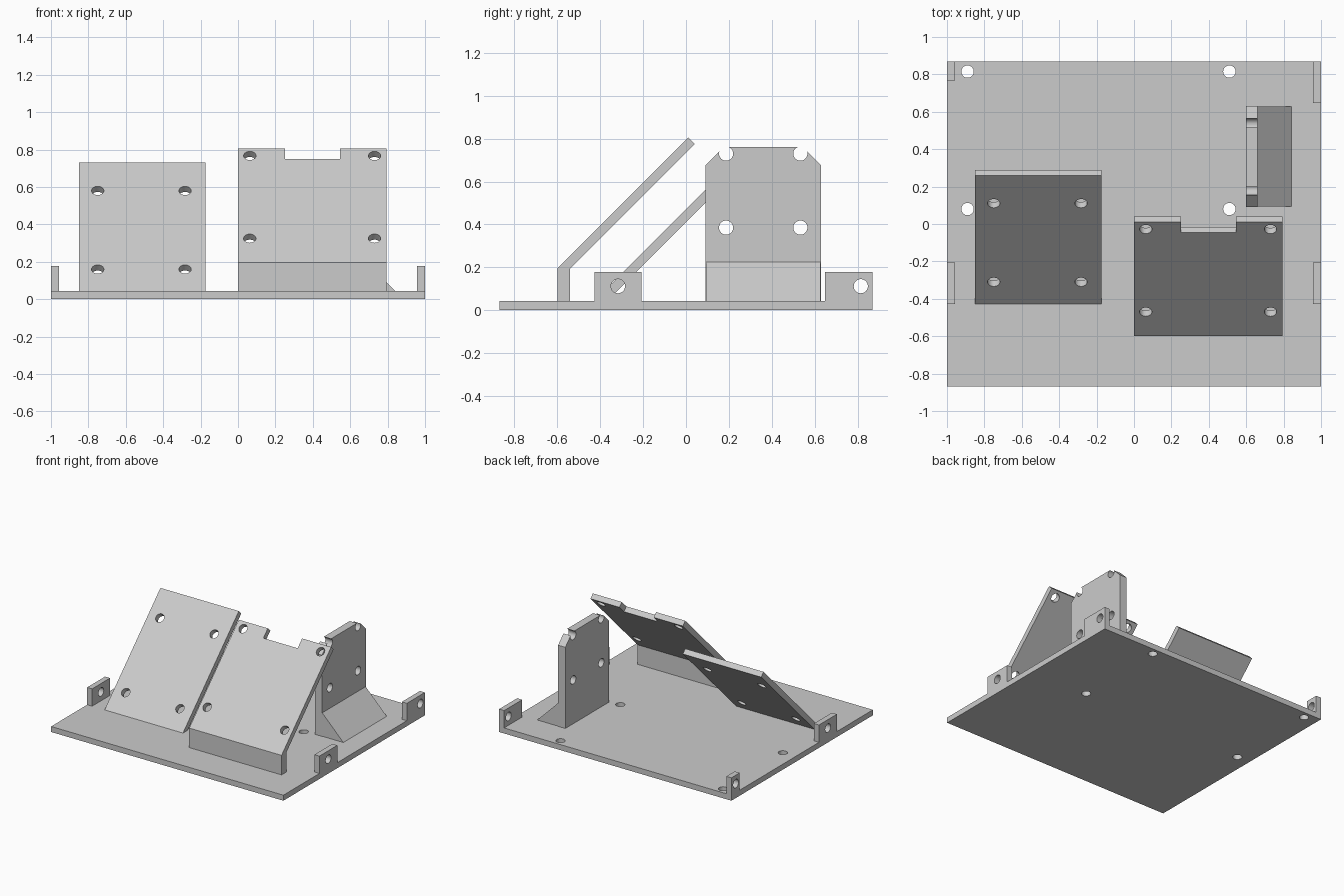
import bpy, bmesh, math
from mathutils import Matrix, Vector

cube = bpy.data.objects.get("Cube")
if cube:
    bpy.data.objects.remove(cube, do_unlink=True)

GREY = (0.6, 0.6, 0.6, 1)
mat = bpy.data.materials.new("plain grey")
mat.use_nodes = True
mat.diffuse_color = GREY
mat.node_tree.nodes["Principled BSDF"].inputs["Base Color"].default_value = GREY

BASE = 0.043     # top of the base plate
R = 0.033        # radius of every screw hole
SLOPE = Vector((0, -1, 1)).normalized()


def add_object(name, bm):
    bmesh.ops.recalc_face_normals(bm, faces=bm.faces)
    mesh = bpy.data.meshes.new(name)
    bm.to_mesh(mesh)
    bm.free()
    mesh.materials.append(mat)
    ob = bpy.data.objects.new(name, mesh)
    bpy.context.collection.objects.link(ob)
    return ob


def prism(name, profile, lo, hi, axis="x"):
    """Extrude a (y, z) profile along x, or an (x, z) profile along y."""
    bm = bmesh.new()
    place = (lambda a, b, t: (t, a, b)) if axis == "x" else (lambda a, b, t: (a, t, b))
    face = bm.faces.new([bm.verts.new(place(a, b, lo)) for a, b in profile])
    new = bmesh.ops.extrude_face_region(bm, geom=[face])["geom"]
    verts = [v for v in new if isinstance(v, bmesh.types.BMVert)]
    bmesh.ops.translate(bm, verts=verts, vec=place(0, 0, hi - lo))
    return add_object(name, bm)


def rect(a0, a1, b0, b1):
    return [(a0, b0), (a1, b0), (a1, b1), (a0, b1)]


def cut(ob, cutter):
    cutter.hide_render = True
    mod = ob.modifiers.new("cut", "BOOLEAN")
    mod.operation = "DIFFERENCE"
    mod.solver = "EXACT"
    mod.object = cutter
    bpy.context.view_layer.objects.active = ob
    bpy.ops.object.modifier_apply(modifier=mod.name)
    bpy.data.objects.remove(cutter, do_unlink=True)


def drill(ob, centres, direction):
    bm = bmesh.new()
    turn = Vector(direction).to_track_quat("Z", "Y").to_matrix().to_4x4()
    for c in centres:
        bmesh.ops.create_cone(bm, cap_ends=True, segments=32, radius1=R, radius2=R,
                              depth=0.16, matrix=Matrix.Translation(c) @ turn)
    cut(ob, add_object("hole_cutter", bm))


# Base plate with four mounting holes
base = prism("base_plate", rect(-0.87, 0.87, 0, BASE), -1, 1)
drill(base, [(x, y, 0.02) for x in (-0.89, 0.51) for y in (0.08, 0.815)], (0, 0, 1))

# Sloping panel resting directly on the base
panel = prism("low_sloping_panel",
              [(-0.427, BASE), (-0.367, BASE), (0.29, 0.70), (0.26, 0.73)], -0.85, -0.175)
drill(panel, [(x, z - 0.47, z) for x in (-0.75, -0.283) for z in (0.16, 0.58)], SLOPE)

# Sloping panel raised on a short front wall, with a notch in its top edge
raised = prism("raised_sloping_panel",
               [(-0.6, BASE), (-0.54, BASE), (-0.54, 0.195), (0.04, 0.775),
                (0.01, 0.805), (-0.6, 0.195)], 0, 0.795)
drill(raised, [(x, z - 0.795, z) for x in (0.063, 0.73) for z in (0.325, 0.767)], SLOPE)
cut(raised, prism("notch_cutter", [(-0.145, 0.85), (0.055, 0.65), (0.155, 0.75), (-0.045, 0.95)],
                  0.25, 0.545))

# Upright bracket with clipped top corners
bracket = prism("upright_bracket",
                [(0.09, BASE), (0.63, BASE), (0.63, 0.675), (0.545, 0.76),
                 (0.175, 0.76), (0.09, 0.675)], 0.598, 0.66)
drill(bracket, [(0.63, y, z) for y in (0.187, 0.533) for z in (0.385, 0.73)], (1, 0, 0))

# Wedge bracing the bracket
prism("bracket_wedge", [(0.66, BASE), (0.842, BASE), (0.66, 0.225)], 0.093, 0.627, "y")

# Drilled side tabs: name, side, y range, hole position
for name, side, y0, y1, hole in (("front_left_tab", 1, -0.427, -0.207, -0.317),
                                 ("front_right_tab", -1, -0.427, -0.207, -0.317),
                                 ("back_left_tab", 1, 0.648, 0.87, 0.815),
                                 ("back_right_tab", -1, 0.768, 0.87, 0.815)):
    xs = sorted((side, side * 0.957))
    tab = prism(name, rect(y0, y1, BASE, 0.178), *xs)
    drill(tab, [(side * 0.98, hole, 0.112)], (1, 0, 0))
